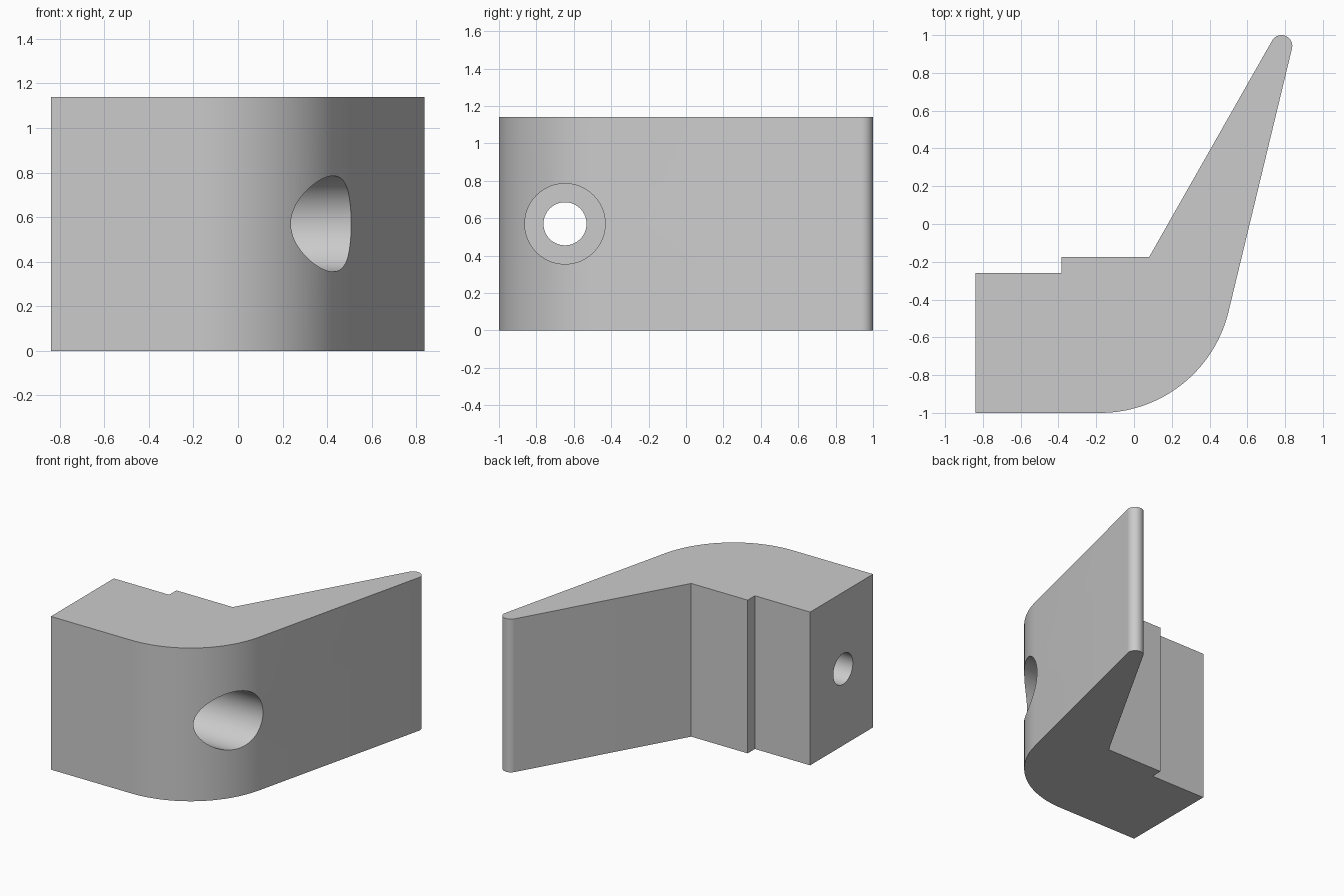
import bpy
import bmesh
from math import cos, sin, radians
from mathutils import Matrix

if "Cube" in bpy.data.objects:
    bpy.data.objects.remove(bpy.data.objects["Cube"], do_unlink=True)

HEIGHT = 1.14
HOLE_Y, HOLE_Z = -0.647, 0.57


def arc(cx, cy, radius, start, end, steps):
    """Points along an arc, angles in degrees."""
    angles = [radians(start + (end - start) * i / steps) for i in range(steps + 1)]
    return [(cx + radius * cos(a), cy + radius * sin(a)) for a in angles]


def make_object(name, bm):
    mesh = bpy.data.meshes.new(name)
    bmesh.ops.recalc_face_normals(bm, faces=bm.faces)
    bm.to_mesh(mesh)
    bm.free()
    obj = bpy.data.objects.new(name, mesh)
    bpy.context.collection.objects.link(obj)
    return obj


def cylinder_x(name, radius, x0, x1):
    """Cylinder lying along x on the bore axis."""
    bm = bmesh.new()
    place = Matrix.Translation(((x0 + x1) / 2, HOLE_Y, HOLE_Z)) @ Matrix.Rotation(radians(90), 4, "Y")
    bmesh.ops.create_cone(bm, cap_ends=True, segments=96, radius1=radius,
                          radius2=radius, depth=x1 - x0, matrix=place)
    return make_object(name, bm)


# Plan outline: square block, rounded outer corner, tapered arm, stepped inner face
outline = [(-0.84, -1.0)]
outline += arc(-0.18, -0.30, 0.70, -90, -13.5, 40)
outline += arc(0.781, 0.943, 0.057, -13.5, 150.3, 24)
outline += [(0.08, -0.175), (-0.385, -0.175), (-0.385, -0.26), (-0.84, -0.26)]

bm = bmesh.new()
base = bm.faces.new([bm.verts.new((x, y, 0)) for x, y in outline])
extruded = bmesh.ops.extrude_face_region(bm, geom=[base])
top_verts = [g for g in extruded["geom"] if isinstance(g, bmesh.types.BMVert)]
bmesh.ops.translate(bm, verts=top_verts, vec=(0, 0, HEIGHT))
bracket = make_object("angled_bracket", bm)

# Material
grey = bpy.data.materials.new("plain_grey")
grey.use_nodes = True
colour = (0.6, 0.6, 0.6, 1)
grey.diffuse_color = colour
grey.node_tree.nodes["Principled BSDF"].inputs["Base Color"].default_value = colour
bracket.data.materials.append(grey)

# Through hole and wider counterbore
bpy.context.view_layer.objects.active = bracket
bracket.select_set(True)
for name, radius, x0, x1 in (("counterbore_cutter", 0.215, -0.385, 1.0),
                             ("bolt_hole_cutter", 0.115, -1.0, 0.9)):
    cutter = cylinder_x(name, radius, x0, x1)
    cutter.data.materials.append(grey)
    cutter.hide_render = True
    mod = bracket.modifiers.new(name, "BOOLEAN")
    mod.operation = "DIFFERENCE"
    mod.solver = "EXACT"
    mod.object = cutter
    bpy.ops.object.modifier_apply(modifier=mod.name)
    bpy.data.objects.remove(cutter, do_unlink=True)

bpy.ops.object.shade_smooth_by_angle(angle=radians(25))
